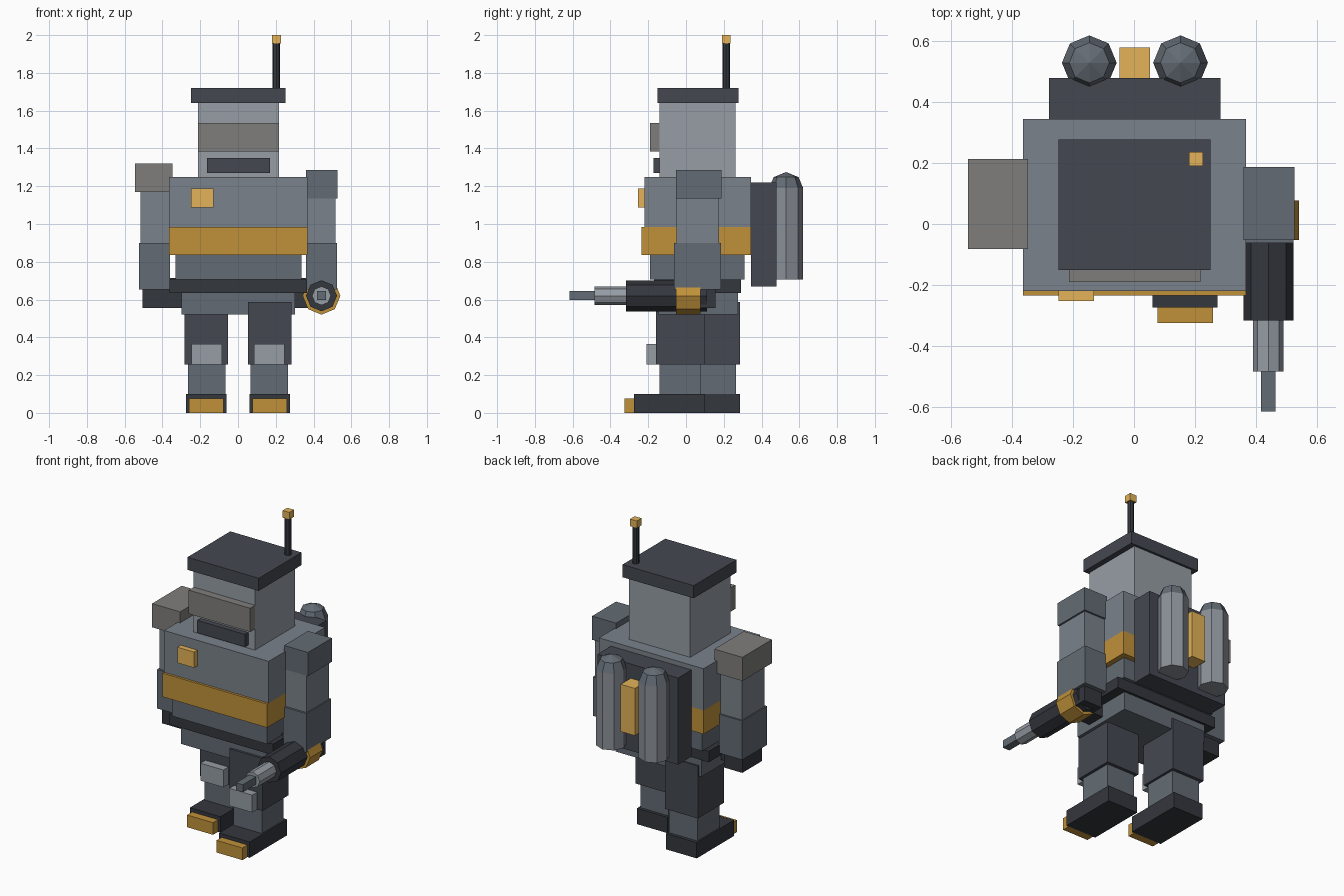
import bpy, bmesh
from math import pi
from mathutils import Matrix

if "Cube" in bpy.data.objects:
    bpy.data.objects.remove(bpy.data.objects["Cube"])


def mat(name, rgb):
    m = bpy.data.materials.new(name)
    m.diffuse_color = (*rgb, 1)
    m.use_nodes = True
    m.node_tree.nodes["Principled BSDF"].inputs["Base Color"].default_value = m.diffuse_color
    return m


BLACK = mat("gunmetal", (0.034, 0.038, 0.048))
DARK = mat("dark_steel", (0.058, 0.064, 0.082))
MID = mat("mid_steel", (0.125, 0.148, 0.174))
STEEL = mat("steel", (0.195, 0.223, 0.258))
TANK = mat("tank_steel", (0.255, 0.28, 0.315))
LIGHT = mat("light_steel", (0.305, 0.337, 0.376))
GLASS = mat("warm_grey", (0.212, 0.208, 0.198))
ORANGE = mat("orange", (0.53, 0.285, 0.042))
YELLOW = mat("yellow", (0.77, 0.45, 0.10))


def finish(name, bm, m):
    bmesh.ops.recalc_face_normals(bm, faces=bm.faces)
    me = bpy.data.meshes.new(name)
    bm.to_mesh(me)
    bm.free()
    me.materials.append(m)
    ob = bpy.data.objects.new(name, me)
    bpy.context.collection.objects.link(ob)
    return ob


def box(name, x, y, z, m):
    """Box from (min, max) ranges."""
    bm = bmesh.new()
    bmesh.ops.create_cube(bm, size=1)
    for v in bm.verts:
        v.co = [r[0] if c < 0 else r[1] for c, r in zip(v.co, (x, y, z))]
    return finish(name, bm, m)


def rod(name, centre, r, span, m, axis="Z", sides=8):
    """Low-poly cylinder along z or y; centre gives the two other coordinates."""
    bm = bmesh.new()
    bmesh.ops.create_cone(bm, cap_ends=True, segments=sides, radius1=r, radius2=r,
                          depth=span[1] - span[0])
    mid = sum(span) / 2
    if axis == "Y":
        bm.transform(Matrix.Translation((centre[0], mid, centre[1])) @ Matrix.Rotation(pi / 2, 4, "X"))
    else:
        bm.transform(Matrix.Translation((centre[0], centre[1], mid)))
    return finish(name, bm, m)


def lathe(name, centre, profile, m, sides=8):
    """Faceted solid of revolution from (radius, z) points."""
    bm = bmesh.new()
    vs = [bm.verts.new((r, 0, z)) for r, z in profile]
    es = [bm.edges.new(p) for p in zip(vs, vs[1:])]
    bmesh.ops.spin(bm, geom=vs + es, cent=(0, 0, 0), axis=(0, 0, 1), angle=2 * pi, steps=sides)
    bmesh.ops.remove_doubles(bm, verts=bm.verts, dist=1e-4)
    bm.transform(Matrix.Translation((*centre, 0)))
    return finish(name, bm, m)


def side(s, a, b):
    """Mirror an x range to side s."""
    return tuple(sorted((s * a, s * b)))


# Head
box("head", (-0.213, 0.217), (-0.14, 0.262), (1.25, 1.64), LIGHT)
box("head_cap", (-0.248, 0.252), (-0.152, 0.277), (1.64, 1.72), DARK)
box("visor", (-0.213, 0.218), (-0.19, -0.14), (1.385, 1.535), GLASS)
box("mouth_grille", (-0.165, 0.17), (-0.173, -0.14), (1.27, 1.35), DARK)
rod("antenna", (0.203, 0.213), 0.02, (1.72, 1.96), BLACK)
box("antenna_tip", (0.18, 0.227), (0.19, 0.236), (1.955, 2.0), YELLOW)

# Torso
box("chest", (-0.365, 0.369), (-0.22, 0.345), (0.985, 1.25), STEEL)
box("chest_band", (-0.365, 0.369), (-0.235, 0.345), (0.835, 0.985), ORANGE)
box("chest_badge", (-0.248, -0.131), (-0.253, -0.22), (1.088, 1.188), YELLOW)
box("abdomen", (-0.33, 0.335), (-0.19, 0.31), (0.705, 0.835), MID)
box("waist", (-0.363, 0.365), (-0.17, 0.29), (0.635, 0.705), BLACK)
box("pelvis", (-0.30, 0.302), (-0.145, 0.275), (0.52, 0.635), MID)

# Back pack with twin tanks
box("back_pack", (-0.28, 0.285), (0.345, 0.48), (0.67, 1.22), DARK)
for n, x in (("left", -0.147), ("right", 0.153)):
    lathe(n + "_tank", (x, 0.53), [(0, 0.705), (0.09, 0.705), (0.09, 1.19), (0, 1.19)], TANK)
    lathe(n + "_tank_nose", (x, 0.53), [(0, 1.19), (0.09, 1.19), (0.066, 1.248), (0, 1.275)], MID)
box("tank_connector", (-0.047, 0.052), (0.48, 0.58), (0.83, 1.13), YELLOW)

# Legs in a walking pose: the left one is set back
for s, n, dy in ((1, "right", 0.0), (-1, "left", 0.185)):
    for part, x, y, z, m in (
            ("thigh", (0.052, 0.283), (-0.16, 0.10), (0.255, 0.588), DARK),
            ("shin", (0.067, 0.265), (-0.14, 0.08), (0.10, 0.255), MID),
            ("knee_pad", (0.085, 0.247), (-0.21, -0.16), (0.255, 0.365), LIGHT),
            ("foot", (0.06, 0.275), (-0.275, 0.10), (0, 0.10), BLACK),
            ("toe", (0.077, 0.259), (-0.325, -0.275), (0, 0.077), ORANGE)):
        box(f"{n}_{part}", side(s, *x), (y[0] + dy, y[1] + dy), z, m)

# Arms
for s, n in ((1, "right"), (-1, "left")):
    box(n + "_upper_arm", side(s, 0.365, 0.517), (-0.05, 0.175), (0.90, 1.17), STEEL)
    box(n + "_forearm", side(s, 0.36, 0.524), (-0.063, 0.185), (0.653, 0.90), MID)
    box(n + "_hand", side(s, 0.375, 0.505), (-0.04, 0.157), (0.555, 0.70), BLACK)
    box(n + "_hip_plate", side(s, 0.29, 0.375), (-0.04, 0.08), (0.555, 0.715), BLACK)
box("right_shoulder", (0.36, 0.528), (-0.053, 0.187), (1.135, 1.285), MID)
box("left_shoulder_pad", (-0.545, -0.348), (-0.083, 0.213), (1.17, 1.32), GLASS)

# Arm cannon
for part, r, span, m in (("body", 0.082, (-0.317, 0.11), BLACK),
                         ("band", 0.10, (-0.052, 0.077), ORANGE),
                         ("barrel", 0.05, (-0.485, -0.317), LIGHT)):
    rod("cannon_" + part, (0.442, 0.62), r, span, m, "Y")
box("cannon_muzzle", (0.418, 0.466), (-0.617, -0.485), (0.597, 0.645), MID)
